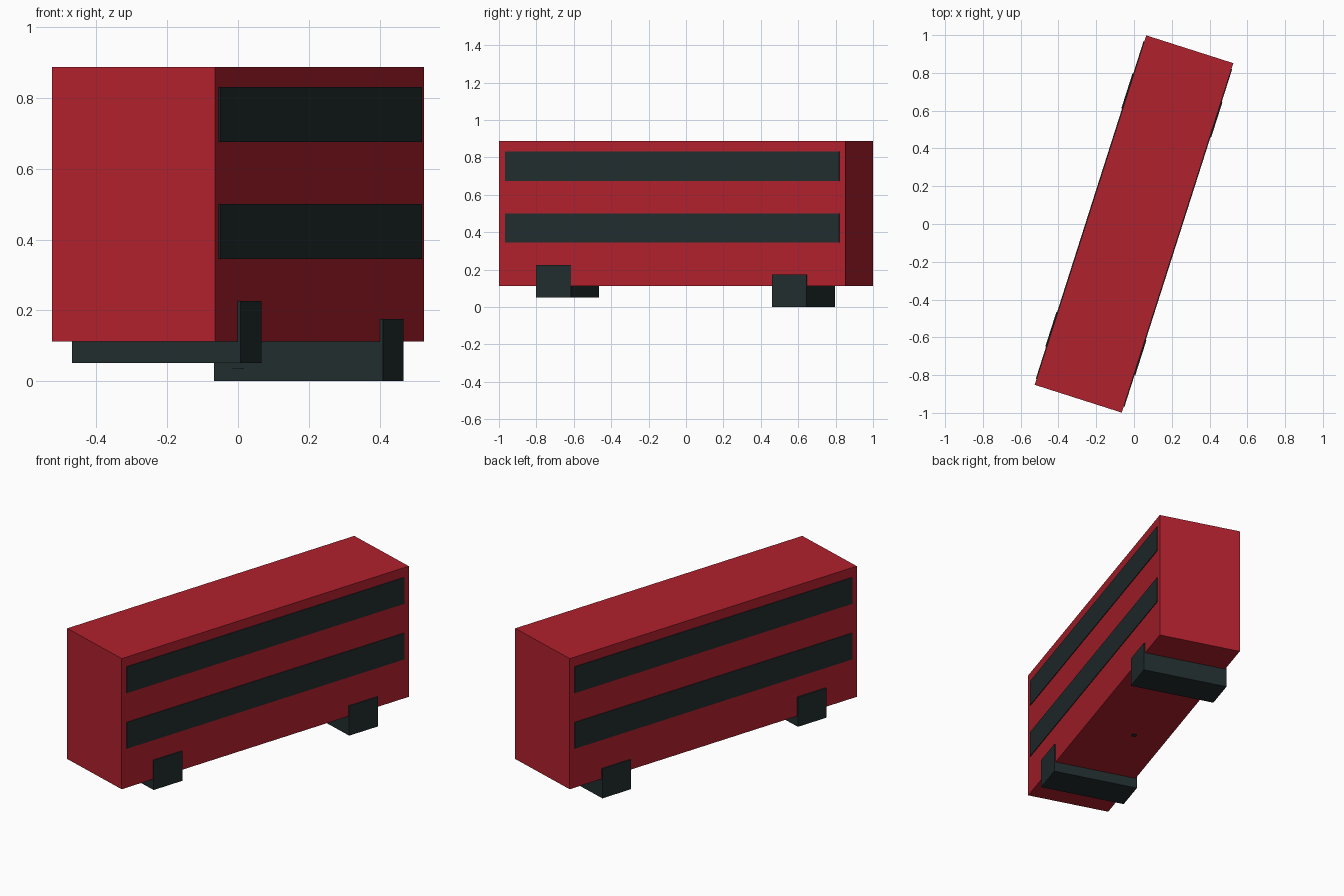
import bpy
import math
from mathutils import Matrix

default_cube = bpy.data.objects.get("Cube")
if default_cube:
    bpy.data.objects.remove(default_cube, do_unlink=True)

# The whole vehicle is turned about the vertical axis
TURN = Matrix.Rotation(math.radians(-17.7), 4, "Z")


def make_material(name, rgb):
    mat = bpy.data.materials.new(name)
    mat.use_nodes = True
    mat.diffuse_color = (*rgb, 1)
    mat.node_tree.nodes["Principled BSDF"].inputs["Base Color"].default_value = (*rgb, 1)
    return mat


def box(name, half_width, back, front, bottom, top, mat):
    """Box centred across the width, spanning back..front along the length."""
    bpy.ops.mesh.primitive_cube_add(size=1)
    obj = bpy.context.object
    obj.name = name
    centre = Matrix.Translation((0, (back + front) / 2, (bottom + top) / 2))
    size = Matrix.Diagonal((2 * half_width, front - back, top - bottom, 1))
    obj.data.transform(TURN @ centre @ size)
    obj.data.materials.append(mat)
    return obj


red = make_material("red paint", (0.434, 0.015, 0.026))
dark = make_material("dark grey", (0.016, 0.026, 0.027))

# Body
box("body", 0.242, -0.971, 0.971, 0.112, 0.888, red)

# Window bands run through the body and stand slightly proud on both sides
for name, bottom in (("lower_windows", 0.345), ("upper_windows", 0.675)):
    box(name, 0.246, -0.938, 0.938, bottom, bottom + 0.156, dark)

# Square wheel blocks, one pair sitting lower than the other
for name, middle, bottom in (("front_wheels", -0.664, 0.051), ("rear_wheels", 0.659, 0.0)):
    box(name, 0.25, middle - 0.097, middle + 0.097, bottom, bottom + 0.175, dark)

# Small plate below the floor
box("underside_plate", 0.014, -0.014, 0.014, 0.034, 0.036, dark)
